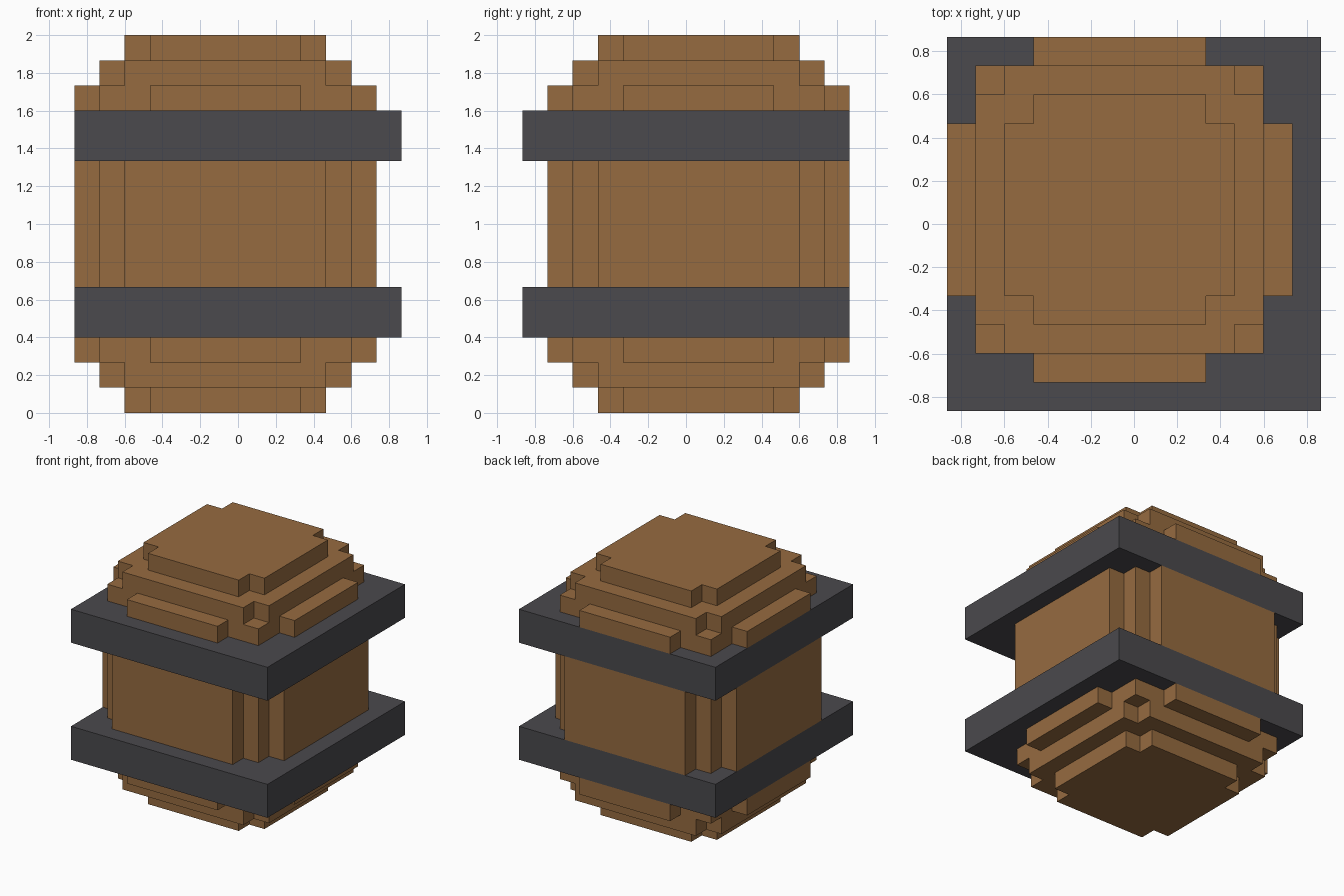
import bpy
import bmesh

cube = bpy.data.objects.get("Cube")
if cube:
    bpy.data.objects.remove(cube, do_unlink=True)

U = 2 / 15                # edge of one block
BODY = (-U / 2, U / 2)    # the wooden body sits half a block off the bands


def material(name, rgb):
    m = bpy.data.materials.new(name)
    m.use_nodes = True
    m.diffuse_color = (*rgb, 1)
    bsdf = next(n for n in m.node_tree.nodes if n.type == 'BSDF_PRINCIPLED')
    bsdf.inputs["Base Color"].default_value = (*rgb, 1)
    bsdf.inputs["Roughness"].default_value = 0.9
    return m


wood = material("brown_wood", (0.305, 0.147, 0.051))
iron = material("dark_iron", (0.069, 0.067, 0.074))


def slab(name, corner, bottom, top, mat, centre=(0, 0)):
    """Prism whose outline is one stepped corner turned four times."""
    bm = bmesh.new()
    outline, points = [], list(corner)
    for _ in range(4):
        outline += points
        points = [(-y, x) for x, y in points]
    verts = [bm.verts.new((centre[0] + x * U, centre[1] + y * U, bottom * U))
             for x, y in outline]
    base = bm.faces.new(verts)
    ext = bmesh.ops.extrude_face_region(bm, geom=[base], use_keep_orig=True)
    moved = [g for g in ext["geom"] if isinstance(g, bmesh.types.BMVert)]
    bmesh.ops.translate(bm, verts=moved, vec=(0, 0, (top - bottom) * U))
    bmesh.ops.recalc_face_normals(bm, faces=bm.faces[:])
    mesh = bpy.data.meshes.new(name)
    bm.to_mesh(mesh)
    bm.free()
    mesh.materials.append(mat)
    obj = bpy.data.objects.new(name, mesh)
    bpy.context.collection.objects.link(obj)
    return obj


def notched(r):
    """Square corner with one block missing."""
    return [(r, r - 1), (r - 1, r - 1), (r - 1, r)]


def stepped(arm):
    """Square corner with a raised panel of half width arm on each side."""
    return [(6, arm), (5, arm), (5, 5), (arm, 5), (arm, 6)]


# Wooden staves between the bands
slab("barrel_staves", stepped(4), 5, 10, wood, BODY)

# Ends and bands, mirrored top to bottom
for side in ("lower", "upper"):
    def span(a, b):
        return (a, b) if side == "lower" else (15 - b, 15 - a)

    slab(side + "_end_cap", notched(4), *span(0, 1), wood, BODY)
    slab(side + "_end_step", notched(5), *span(1, 2), wood, BODY)
    slab(side + "_shoulder", stepped(3), *span(2, 3), wood, BODY)
    slab(side + "_iron_band", [(6.5, 6.5)], *span(3, 5), iron)
